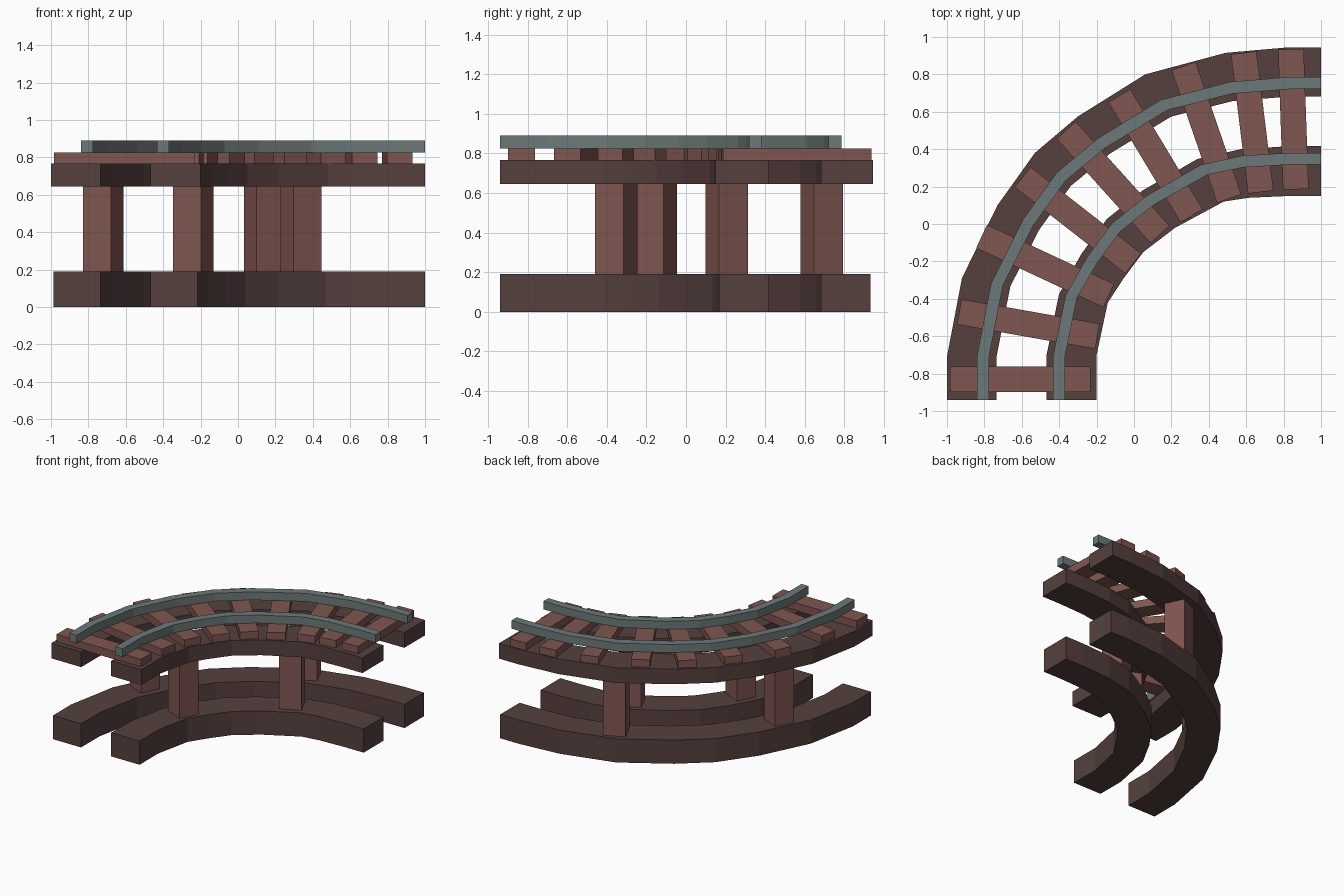
import bpy, bmesh
from math import radians
from mathutils import Vector, Matrix

if "Cube" in bpy.data.objects:
    bpy.data.objects.remove(bpy.data.objects["Cube"])


def material(name, rgb):
    m = bpy.data.materials.new(name)
    m.diffuse_color = (*rgb, 1)
    m.use_nodes = True
    m.node_tree.nodes["Principled BSDF"].inputs["Base Color"].default_value = m.diffuse_color
    return m


DARK = material("dark timber", (0.09, 0.051, 0.048))
WOOD = material("red brown timber", (0.215, 0.092, 0.08))
STEEL = material("grey steel", (0.155, 0.19, 0.19))

# Matching stations along the outside and inside edges of the curved track
OUTER = [(-1, -.94), (-1, -.71), (-.92, -.29), (-.73, .10), (-.53, .38),
         (-.30, .575), (.06, .80), (.49, .915), (.83, .945), (1, .945)]
INNER = [(-.2, -.94), (-.2, -.70), (-.14, -.42), (-.055, -.29), (.05, -.15),
         (.22, -.02), (.48, .12), (.61, .14), (.83, .15), (1, .15)]


def finish(bm, name, mat):
    bmesh.ops.recalc_face_normals(bm, faces=bm.faces)
    me = bpy.data.meshes.new(name)
    bm.to_mesh(me)
    bm.free()
    me.materials.append(mat)
    bpy.context.collection.objects.link(bpy.data.objects.new(name, me))


def strip(name, a, b, z0, z1, mat):
    """Curved bar between fractions a and b of the track width."""
    bm = bmesh.new()
    rings = []
    for o, i in zip(OUTER, INNER):
        p, q = Vector(o).lerp(Vector(i), a), Vector(o).lerp(Vector(i), b)
        rings.append([bm.verts.new((*v, z)) for v, z in
                      ((p, z0), (q, z0), (q, z1), (p, z1))])
    for r, s in zip(rings, rings[1:]):
        for k in range(4):
            n = (k + 1) % 4
            bm.faces.new((r[k], r[n], s[n], s[k]))
    bm.faces.new(rings[0])
    bm.faces.new(rings[-1])
    finish(bm, name, mat)


def box(name, x, y, z0, z1, sx, sy, angle, mat):
    bm = bmesh.new()
    bmesh.ops.create_cube(bm, size=1)
    bm.transform(Matrix.Translation((x, y, (z0 + z1) / 2))
                 @ Matrix.Rotation(radians(angle), 4, 'Z')
                 @ Matrix.Diagonal((sx, sy, z1 - z0, 1)))
    finish(bm, name, mat)


# Base beams and upper beams
strip("outer_base_beam", .018, .33, 0, .19, DARK)
strip("inner_base_beam", .665, .98, 0, .19, DARK)
strip("outer_upper_beam", 0, .332, .645, .767, DARK)
strip("inner_upper_beam", .665, 1, .645, .767, DARK)

# Rails
strip("outer_rail", .2, .282, .825, .89, STEEL)
strip("inner_rail", .71, .79, .825, .89, STEEL)

# Posts
for n, (x, y, a) in enumerate([(-.72, -.152, -25), (-.24, -.352, -25),
                               (.14, .685, 25), (.337, .205, 25)]):
    box(f"post_{n + 1}", x, y, .185, .65, .165, .16, a, WOOD)

# Sleepers
for n, (x, y, a) in enumerate([
        (-.608, -.83, 0), (-.565, -.535, -10), (-.475, -.225, -25),
        (-.30, .02, -38), (-.112, .223, -48), (.115, .365, -59),
        (.387, .49, -71), (.632, .543, -83), (.852, .56, -88)]):
    box(f"sleeper_{n + 1}", x, y, .763, .826, .75, .137, a, WOOD)
